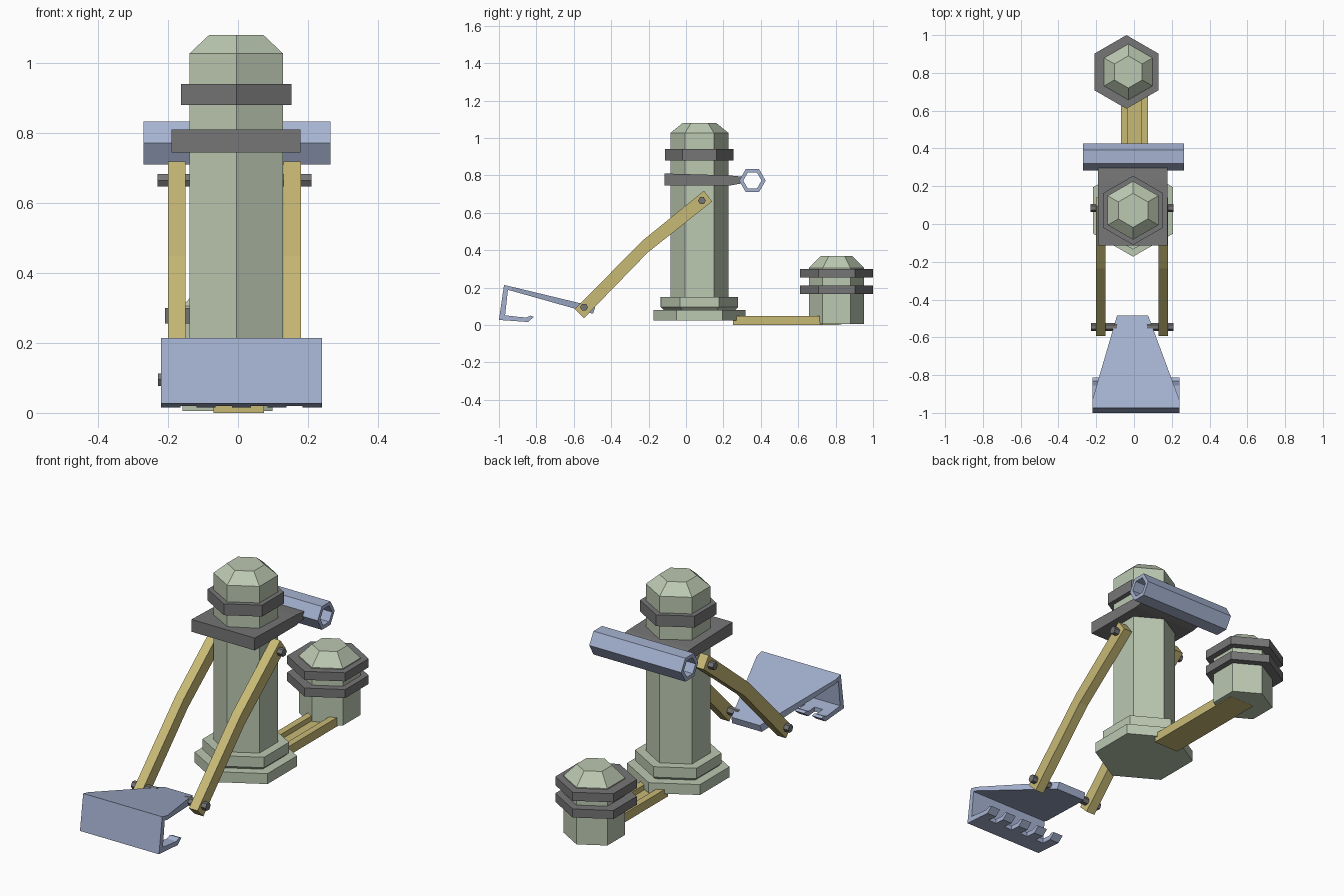
import bpy, math

if "Cube" in bpy.data.objects:
    bpy.data.objects.remove(bpy.data.objects["Cube"])

def material(name, rgb):
    m = bpy.data.materials.new(name)
    m.diffuse_color = (*rgb, 1)
    m.use_nodes = True
    m.node_tree.nodes["Principled BSDF"].inputs["Base Color"].default_value = m.diffuse_color
    return m

GREEN = material("pale_green", (0.50, 0.58, 0.44))
YELLOW = material("yellow", (0.58, 0.49, 0.18))
BLUE = material("blue", (0.38, 0.45, 0.64))
DARK = material("dark_grey", (0.18, 0.18, 0.18))

def build(name, verts, faces, mat):
    me = bpy.data.meshes.new(name)
    me.from_pydata(verts, [], faces)
    me.materials.append(mat)
    ob = bpy.data.objects.new(name, me)
    bpy.context.collection.objects.link(ob)
    return ob

def hex_stack(name, rings, cx, cy, mat):
    """Six-sided turned shape from (radius, z) rings, corners on +-y."""
    v, f = [], []
    for r, z in rings:
        for i in range(6):
            a = math.radians(30 + 60 * i)
            v.append((cx + r * math.cos(a), cy + r * math.sin(a), z))
    for k in range(len(rings) - 1):
        for i in range(6):
            j = (i + 1) % 6
            f.append((6*k + i, 6*k + j, 6*k + 6 + j, 6*k + 6 + i))
    n = len(v)
    f += [tuple(range(5, -1, -1)), tuple(range(n - 6, n))]
    return build(name, v, f, mat)

def side_prism(name, pts, span, mat):
    """Extrude a counter-clockwise (y, z) profile along x; span(y) gives x limits."""
    n = len(pts)
    v = [(span(y)[s], y, z) for s in (0, 1) for y, z in pts]
    f = [tuple(range(n - 1, -1, -1)), tuple(range(n, 2 * n))]
    f += [(i, (i + 1) % n, n + (i + 1) % n, n + i) for i in range(n)]
    return build(name, v, f, mat)

def between(a, b):
    return lambda y: (a, b)

def hexagon(cy, cz, r):
    return [(cy + r * math.cos(math.pi * i / 3), cz + r * math.sin(math.pi * i / 3))
            for i in range(6)]

# main column with stepped base and collars
CX, CY = -0.005, 0.072
hex_stack("column", [(0.155, 0.06), (0.155, 1.027), (0.09, 1.08)], CX, CY, GREEN)
hex_stack("column_base", [(0.245, 0.025), (0.245, 0.08), (0.19, 0.08),
                          (0.207, 0.095), (0.207, 0.15)], CX, CY, GREEN)
hex_stack("upper_collar", [(0.183, 0.88), (0.183, 0.94)], CX, CY, DARK)
side_prism("square_collar", [(-0.115, 0.745), (0.23, 0.745), (0.30, 0.757),
                             (0.30, 0.793), (0.23, 0.80), (-0.115, 0.81)],
           between(-0.19, 0.178), DARK)

# small canister behind
hex_stack("canister", [(0.148, 0.005), (0.148, 0.305), (0.085, 0.368)], -0.03, 0.805, GREEN)
for i, z in enumerate((0.167, 0.255)):
    hex_stack(f"canister_ring_{i}", [(0.195, z), (0.195, z + 0.045)], -0.04, 0.805, DARK)

# grooved strip joining column and canister
side_prism("strip_floor", [(0.25, 0.0), (0.84, 0.0), (0.715, 0.02), (0.25, 0.02)],
           between(-0.07, 0.075), YELLOW)
for i, (a, b) in enumerate(((-0.07, -0.035), (0.04, 0.075))):
    side_prism(f"strip_rail_{i}", [(0.25, 0.004), (0.715, 0.004), (0.715, 0.047),
                                   (0.25, 0.047)], between(a, b), YELLOW)

# open tube at the back
tube_outer, tube_inner = hexagon(0.355, 0.772, 0.071), hexagon(0.355, 0.772, 0.049)
v = [(x, y, z) for x in (-0.27, 0.265) for loop in (tube_outer, tube_inner) for y, z in loop]
f = []
for i in range(6):
    j = (i + 1) % 6
    f += [(i, j, 12 + j, 12 + i), (6 + j, 6 + i, 18 + i, 18 + j),
          (j, i, 6 + i, 6 + j), (12 + i, 12 + j, 18 + j, 18 + i)]
build("tube", v, f, BLUE)

# bent arms and pivot bolts, mirrored about the centre plane
ARM = [(-0.594, 0.085), (-0.545, 0.037), (-0.205, 0.387), (0.139, 0.66),
       (0.096, 0.718), (-0.235, 0.449)]
for side, s in (("left", -1), ("right", 1)):
    def pair(near, far):
        return between(*sorted((-0.01 + s * near, -0.01 + s * far)))
    side_prism(f"{side}_arm", ARM, pair(0.14, 0.19), YELLOW)
    side_prism(f"{side}_upper_bolt", hexagon(0.085, 0.665, 0.021), pair(0.10, 0.22), DARK)
    side_prism(f"{side}_lower_bolt", hexagon(-0.545, 0.095, 0.021), pair(0.08, 0.218), DARK)

# scoop: tapering top plate, front wall with lip, row of teeth
def taper(y):
    t = (y + 0.93) / 0.445
    return (-0.22 + 0.13 * t, 0.24 - 0.165 * t)

side_prism("scoop_plate", [(-0.93, 0.182), (-0.497, 0.06), (-0.485, 0.097), (-0.93, 0.204)],
           taper, BLUE)
side_prism("scoop_wall", [(-0.973, 0.214), (-1.0, 0.027), (-0.90, 0.02), (-0.90, 0.044),
                          (-0.967, 0.052), (-0.952, 0.187), (-0.93, 0.182), (-0.93, 0.204)],
           between(-0.22, 0.24), BLUE)
TEETH, WIDTH = 5, 0.055
for i in range(TEETH):
    a = -0.22 + i * (0.46 - WIDTH) / (TEETH - 1)
    side_prism(f"scoop_tooth_{i}", [(-0.90, 0.02), (-0.845, 0.016), (-0.813, 0.043),
                                    (-0.83, 0.05), (-0.855, 0.04), (-0.90, 0.044)],
               between(a, a + WIDTH), BLUE)
